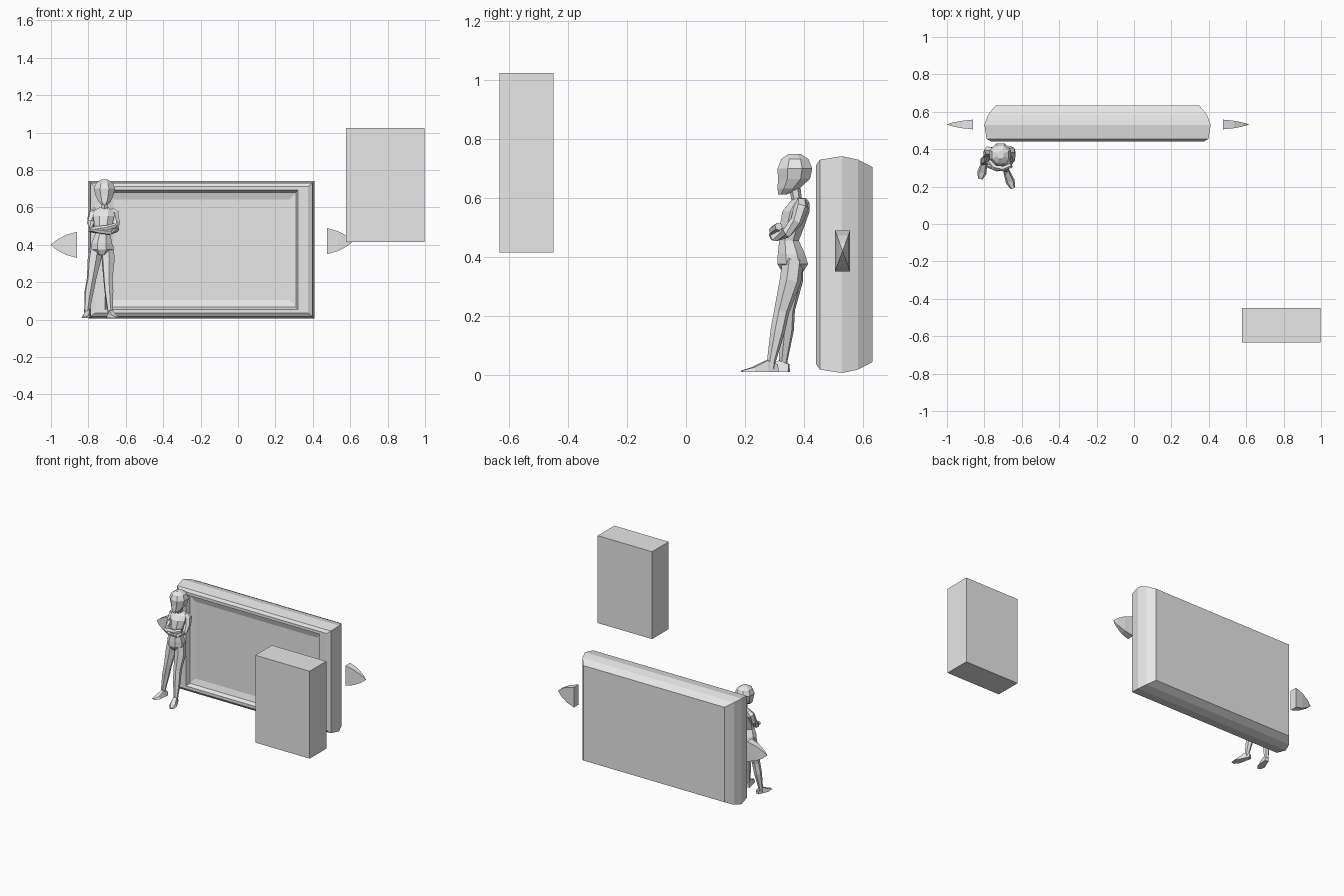
import bpy, bmesh, math
from mathutils import Vector

grey = bpy.data.materials.new("light grey")
grey.diffuse_color = (0.8, 0.8, 0.8, 1)


def loft(name, rings):
    """Skin a list of equal-length point rings and cap both ends."""
    bm = bmesh.new()
    vs = [[bm.verts.new(p) for p in r] for r in rings]
    n = len(vs[0])
    for a, b in zip(vs, vs[1:]):
        for i in range(n):
            j = (i + 1) % n
            bm.faces.new((a[i], a[j], b[j], b[i]))
    bm.faces.new(vs[0][::-1])
    bm.faces.new(vs[-1])
    bmesh.ops.remove_doubles(bm, verts=bm.verts, dist=1e-5)
    bmesh.ops.recalc_face_normals(bm, faces=bm.faces)
    me = bpy.data.meshes.new(name)
    bm.to_mesh(me)
    bm.free()
    me.materials.append(grey)
    ob = bpy.data.objects.new(name, me)
    bpy.context.collection.objects.link(ob)
    return ob


def body(name, sections, sides=8):
    """Horizontal elliptical sections: x, y, z, half width, half depth."""
    ang = [math.tau * (i + 0.5) / sides for i in range(sides)]
    return loft(name, [[(x + a * math.cos(t), y + b * math.sin(t), z) for t in ang]
                       for x, y, z, a, b in sections])


def limb(name, path, sides=6):
    """Round sections square to a path: x, y, z, radius."""
    pts = [Vector(p[:3]) for p in path]
    rings = []
    for i, p in enumerate(pts):
        d = (pts[min(i + 1, len(pts) - 1)] - pts[max(i - 1, 0)]).normalized()
        u = d.cross(Vector((0.3, 0.9, 0.3))).normalized()
        w = d.cross(u)
        rings.append([p + path[i][3] * (u * math.cos(t) + w * math.sin(t))
                      for t in (math.tau * k / sides for k in range(sides))])
    return loft(name, rings)


# Wide panel with rounded rim and recessed front: x inset, z inset, y
profile = [(0.06, 0.037, 0.633), (0.02, 0.012, 0.585), (0, 0, 0.53),
           (0.012, 0.012, 0.455), (0.035, 0.03, 0.442), (0.09, 0.05, 0.442),
           (0.10, 0.062, 0.468), (0.135, 0.10, 0.48)]
X0, X1, Z0, Z1 = -0.80, 0.41, 0.005, 0.742
loft("panel", [[(X0 + a, y, Z0 + b), (X1 - a, y, Z0 + b),
                (X1 - a, y, Z1 - b), (X0 + a, y, Z1 - b)] for a, b, y in profile])

# Pointed arrows on either side, with gently bulging flanks
for name, x, z, s in (("left_arrow", -0.86, 0.40, -1), ("right_arrow", 0.475, 0.42, 1)):
    loft(name, [[(x + s * d, 0.532 + sy * 0.026 * k, z + sz * 0.07 * k)
                 for sy, sz in ((-1, -1), (1, -1), (1, 1), (-1, 1))]
                for d, k in ((0, 1), (0.06, 0.76), (0.11, 0.38), (0.14, 0.02))])

# Floating block
loft("block", [[(x, y, z) for x, y in ((0.577, -0.633), (0.997, -0.633),
                                       (0.997, -0.45), (0.577, -0.45))]
               for z in (0.415, 1.025)])

# Leaning figure: head, neck and torso
body("head", [(-0.714, 0.328, 0.612, 0.016, 0.016), (-0.714, 0.348, 0.632, 0.036, 0.040),
              (-0.714, 0.367, 0.665, 0.052, 0.059), (-0.714, 0.370, 0.700, 0.062, 0.064),
              (-0.714, 0.370, 0.732, 0.048, 0.050), (-0.714, 0.369, 0.750, 0.018, 0.022)])
body("neck", [(-0.717, 0.385, 0.575, 0.024, 0.024), (-0.714, 0.375, 0.600, 0.018, 0.018),
              (-0.714, 0.368, 0.645, 0.019, 0.020)], 6)
body("torso", [(-0.728, 0.362, 0.345, 0.030, 0.036), (-0.728, 0.363, 0.375, 0.062, 0.056),
               (-0.728, 0.358, 0.410, 0.060, 0.050), (-0.724, 0.350, 0.455, 0.044, 0.036),
               (-0.720, 0.362, 0.510, 0.052, 0.046), (-0.718, 0.374, 0.555, 0.062, 0.050),
               (-0.717, 0.385, 0.583, 0.058, 0.038), (-0.717, 0.388, 0.600, 0.026, 0.022)])

# Legs: one straighter and turned out, one stretched forward
limb("left_leg", [(-0.757, 0.364, 0.390, 0.036), (-0.768, 0.362, 0.320, 0.037),
                  (-0.783, 0.345, 0.220, 0.026), (-0.796, 0.342, 0.150, 0.025),
                  (-0.808, 0.330, 0.045, 0.015), (-0.808, 0.328, 0.015, 0.014)])
limb("right_leg", [(-0.699, 0.364, 0.390, 0.036), (-0.694, 0.355, 0.320, 0.037),
                   (-0.695, 0.325, 0.215, 0.026), (-0.690, 0.312, 0.150, 0.025),
                   (-0.683, 0.290, 0.045, 0.015), (-0.682, 0.288, 0.015, 0.014)])


def foot(name, heel, toe):
    """Wedge shoe from heel to toe: station, half width, height."""
    h, t = Vector((*heel, 0)), Vector((*toe, 0))
    d = t - h
    side = Vector((-d.y, d.x, 0)).normalized()
    rings = []
    for f, w, z in ((0, 0.013, 0.035), (0.3, 0.018, 0.048), (0.7, 0.025, 0.024), (1, 0.012, 0.014)):
        c = h + d * f
        rings.append([c - side * w + Vector((0, 0, 0.008)), c + side * w + Vector((0, 0, 0.008)),
                      c + side * w * 0.6 + Vector((0, 0, z)),
                      c - side * w * 0.6 + Vector((0, 0, z))])
    loft(name, rings)


foot("left_foot", (-0.795, 0.350), (-0.822, 0.240))
foot("right_foot", (-0.692, 0.310), (-0.648, 0.190))

# Folded arms: shoulder, elbow, forearm across the chest, hand
limb("left_arm", [(-0.755, 0.392, 0.583, 0.022), (-0.778, 0.392, 0.568, 0.025),
                  (-0.787, 0.375, 0.520, 0.021), (-0.783, 0.342, 0.482, 0.019),
                  (-0.748, 0.308, 0.482, 0.019), (-0.700, 0.296, 0.490, 0.015),
                  (-0.655, 0.315, 0.503, 0.014)])
limb("right_arm", [(-0.680, 0.392, 0.583, 0.022), (-0.659, 0.392, 0.568, 0.025),
                   (-0.652, 0.375, 0.520, 0.021), (-0.655, 0.342, 0.482, 0.019),
                   (-0.685, 0.302, 0.470, 0.018), (-0.735, 0.296, 0.474, 0.015),
                   (-0.785, 0.315, 0.484, 0.012)])
